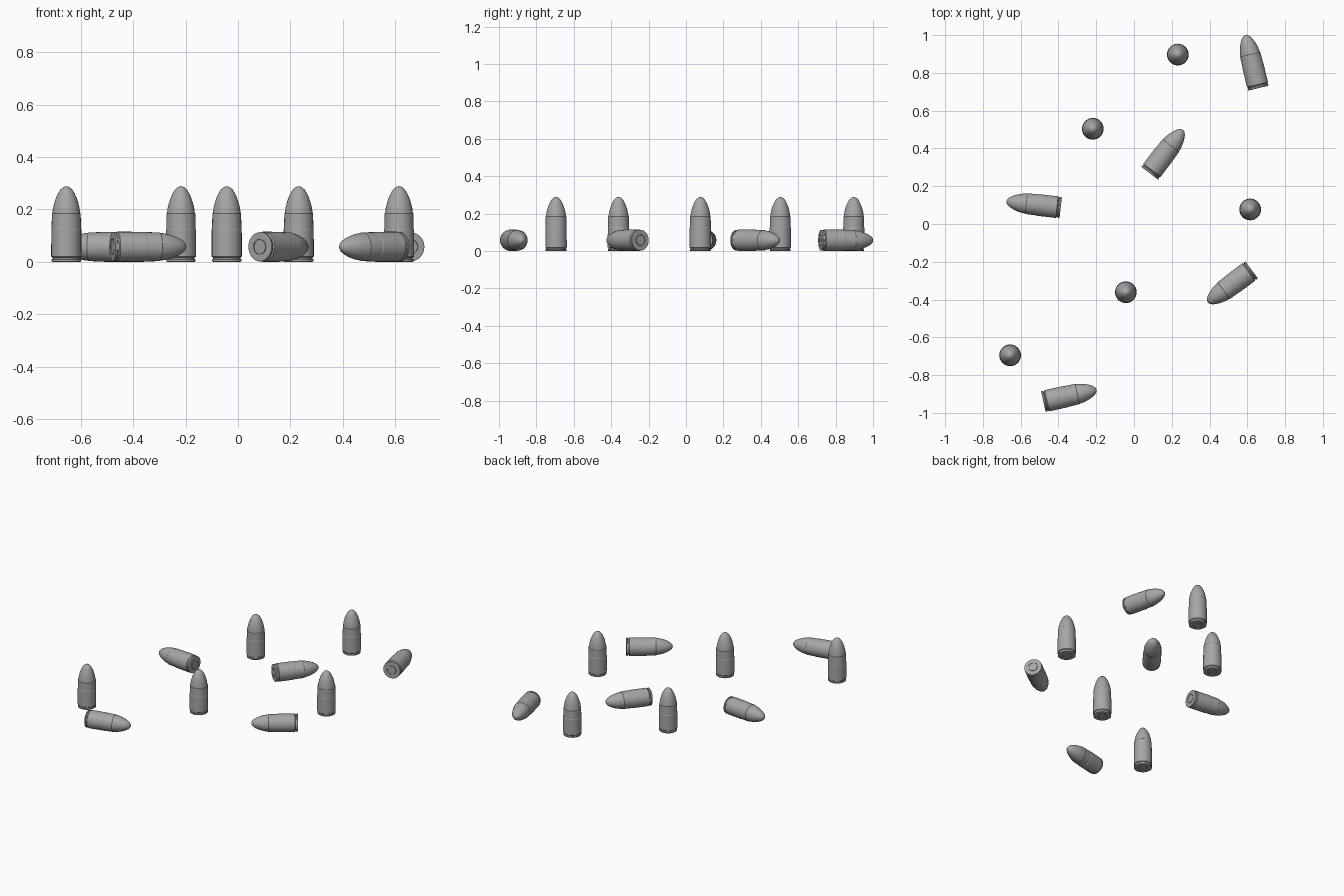
import bpy, bmesh, math
from mathutils import Matrix

if "Cube" in bpy.data.objects:
    bpy.data.objects.remove(bpy.data.objects["Cube"])

SEGMENTS = 32
# Radius / height outline from the primer up to the bullet tip
PROFILE = [
    (0.027, 0.0005), (0.0275, 0.004), (0.0295, 0.004), (0.030, 0.0),  # primer and its groove
    (0.053, 0.0), (0.056, 0.002), (0.056, 0.009),                     # rim
    (0.0525, 0.011), (0.0525, 0.016), (0.0575, 0.020),                # extractor groove
    (0.0573, 0.124), (0.0560, 0.126), (0.0550, 0.184), (0.0532, 0.186),  # case and mouth
    (0.0505, 0.206), (0.0460, 0.225), (0.0400, 0.243),                # bullet
    (0.0325, 0.260), (0.0235, 0.275), (0.0130, 0.285), (0.0060, 0.288),
]
TIP = 0.289


def cartridge_mesh():
    bm = bmesh.new()
    rings = []
    for r, z in PROFILE:
        rings.append([bm.verts.new((r * math.cos(2 * math.pi * i / SEGMENTS),
                                    r * math.sin(2 * math.pi * i / SEGMENTS), z))
                      for i in range(SEGMENTS)])
    for a, b in zip(rings, rings[1:]):
        for i in range(SEGMENTS):
            j = (i + 1) % SEGMENTS
            bm.faces.new((a[i], a[j], b[j], b[i]))
    bm.faces.new(rings[0][::-1])
    tip = bm.verts.new((0, 0, TIP))
    for i in range(SEGMENTS):
        bm.faces.new((rings[-1][i], rings[-1][(i + 1) % SEGMENTS], tip))
    bmesh.ops.recalc_face_normals(bm, faces=bm.faces)
    mesh = bpy.data.meshes.new("cartridge")
    bm.to_mesh(mesh)
    bm.free()
    return mesh


# Dark grey metal
metal = bpy.data.materials.new("dark_metal")
metal.diffuse_color = (0.38, 0.38, 0.38, 1)
metal.use_nodes = True
metal.node_tree.nodes["Principled BSDF"].inputs["Base Color"].default_value = metal.diffuse_color
mesh = cartridge_mesh()
mesh.materials.append(metal)


def place(name, matrix):
    ob = bpy.data.objects.new(name, mesh)
    ob.matrix_world = matrix
    bpy.context.collection.objects.link(ob)
    return ob


# Upright cartridges
standing = [(0.232, 0.897), (-0.218, 0.504), (0.615, 0.077), (-0.043, -0.361), (-0.656, -0.695)]
objects = [place(f"standing_cartridge_{n}", Matrix.Translation((x, y, 0)))
           for n, (x, y) in enumerate(standing, 1)]

# Cartridges on their side: base centre and heading in degrees
lying = [(0.658, 0.719, 103.5), (0.083, 0.269, 52.5), (-0.388, 0.087, 173.5),
         (0.623, -0.243, 216.5), (-0.480, -0.940, 12.5)]
for n, (x, y, heading) in enumerate(lying, 1):
    m = (Matrix.Translation((x, y, 0.0575)) @ Matrix.Rotation(math.radians(heading), 4, 'Z')
         @ Matrix.Rotation(math.radians(90), 4, 'Y'))
    objects.append(place(f"lying_cartridge_{n}", m))

# Smooth shading with crisp rims (mesh is shared)
objects[0].select_set(True)
bpy.context.view_layer.objects.active = objects[0]
bpy.ops.object.shade_smooth_by_angle(angle=math.radians(25))
